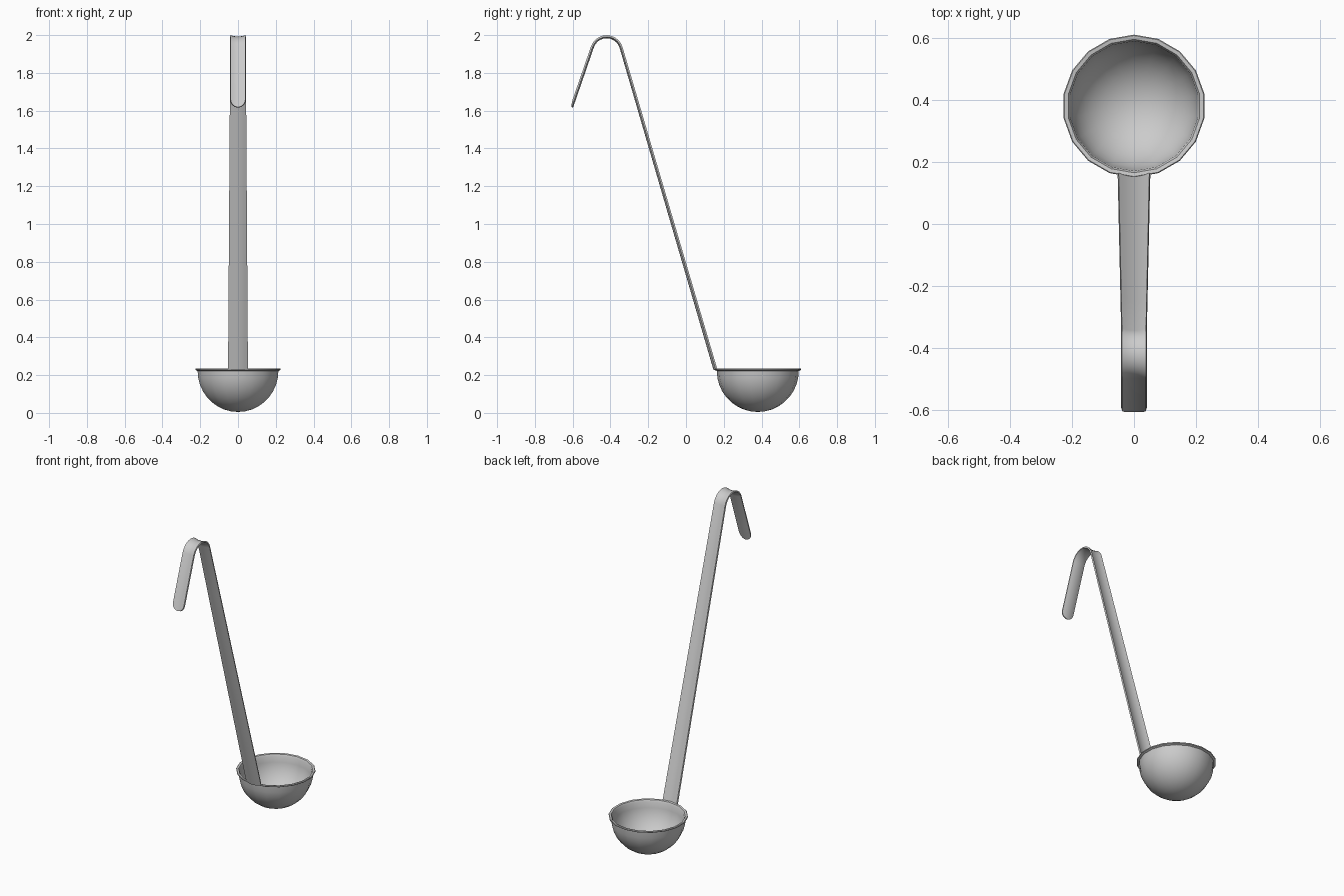
import bpy, bmesh, math

if "Cube" in bpy.data.objects:
    bpy.data.objects.remove(bpy.data.objects["Cube"])


def finish(name, bm, angle):
    bmesh.ops.remove_doubles(bm, verts=bm.verts, dist=1e-5)
    bmesh.ops.recalc_face_normals(bm, faces=bm.faces)
    mesh = bpy.data.meshes.new(name)
    bm.to_mesh(mesh)
    bm.free()
    obj = bpy.data.objects.new(name, mesh)
    bpy.context.collection.objects.link(obj)
    bpy.ops.object.select_all(action='DESELECT')
    obj.select_set(True)
    bpy.context.view_layer.objects.active = obj
    bpy.ops.object.shade_smooth_by_angle(angle=math.radians(angle))
    return obj


def skin(bm, rows, closed=False):
    """Bridge equal-length rows of points with quads."""
    vs = [[bm.verts.new(p) for p in r] for r in rows]
    for a, b in zip(vs, vs[1:]):
        n = len(a)
        for i in range(n if closed else n - 1):
            j = (i + 1) % n
            bm.faces.new((a[i], a[j], b[j], b[i]))


# Bowl: 18-sided lathe, outer hemisphere, small turned-out rim, inner hemisphere
SIDES, CY, CZ = 18, 0.38, 0.222


def dome(r, n=9):
    return [(r * math.sin(math.pi / 2 * i / n), CZ - r * math.cos(math.pi / 2 * i / n))
            for i in range(n + 1)]


profile = dome(0.217) + [(0.229, 0.227), (0.230, 0.232), (0.227, 0.235), (0.215, 0.233)]
profile += dome(0.209)[::-1]
bm = bmesh.new()
skin(bm, [[(r * math.sin(math.tau * k / SIDES), CY + r * math.cos(math.tau * k / SIDES), z)
           for k in range(SIDES)] for r, z in profile], closed=True)
bmesh.ops.dissolve_degenerate(bm, edges=bm.edges, dist=1e-5)
finish("bowl", bm, 50)

# Handle centre line in the YZ plane: long shaft, bend over the top, short hook
R, BY, BZ = 0.076, -0.42, 1.912
a0, a1 = math.radians(16.3), math.radians(160)
bend = [(BY + R * math.cos(a0 + (a1 - a0) * i / 10),
         BZ + R * math.sin(a0 + (a1 - a0) * i / 10), a0 + (a1 - a0) * i / 10) for i in range(11)]


def mix(p, q, t):
    return tuple(u + (v - u) * t for u, v in zip(p, q))


start, tip = (0.15, 0.228, a0), (-0.602, 1.618, a1)
path = [mix(start, bend[0], i / 5) + (0.051 - 0.011 * i / 5,) for i in range(5)]
path += [p + (0.040,) for p in bend]
hook_len = math.dist(bend[-1][:2], tip[:2])
for d in (0.10, 0.04, 0.03, 0.02, 0.012, 0.006, 0.002, 0.0):
    w = 0.04 * math.sqrt(max(0.0, 1 - (max(0, 0.04 - d) / 0.04) ** 2))
    path.append(mix(bend[-1], tip, 1 - d / hook_len) + (max(w, 0.003),))

# Strip with a slightly dished cross-section, edges curling to the outer side
rows = []
for y, z, ang, w in path:
    row = []
    for k in range(-3, 4):
        x = w * k / 3
        lift = 0.008 * (x / 0.042) ** 2
        row.append((x, y + lift * math.cos(ang), z + lift * math.sin(ang)))
    rows.append(row)
bm = bmesh.new()
skin(bm, rows)
handle = finish("handle", bm, 40)
mod = handle.modifiers.new("thickness", 'SOLIDIFY')
mod.thickness, mod.offset = 0.009, 0
bpy.ops.object.modifier_apply(modifier=mod.name)
bpy.ops.object.shade_smooth_by_angle(angle=math.radians(40))
